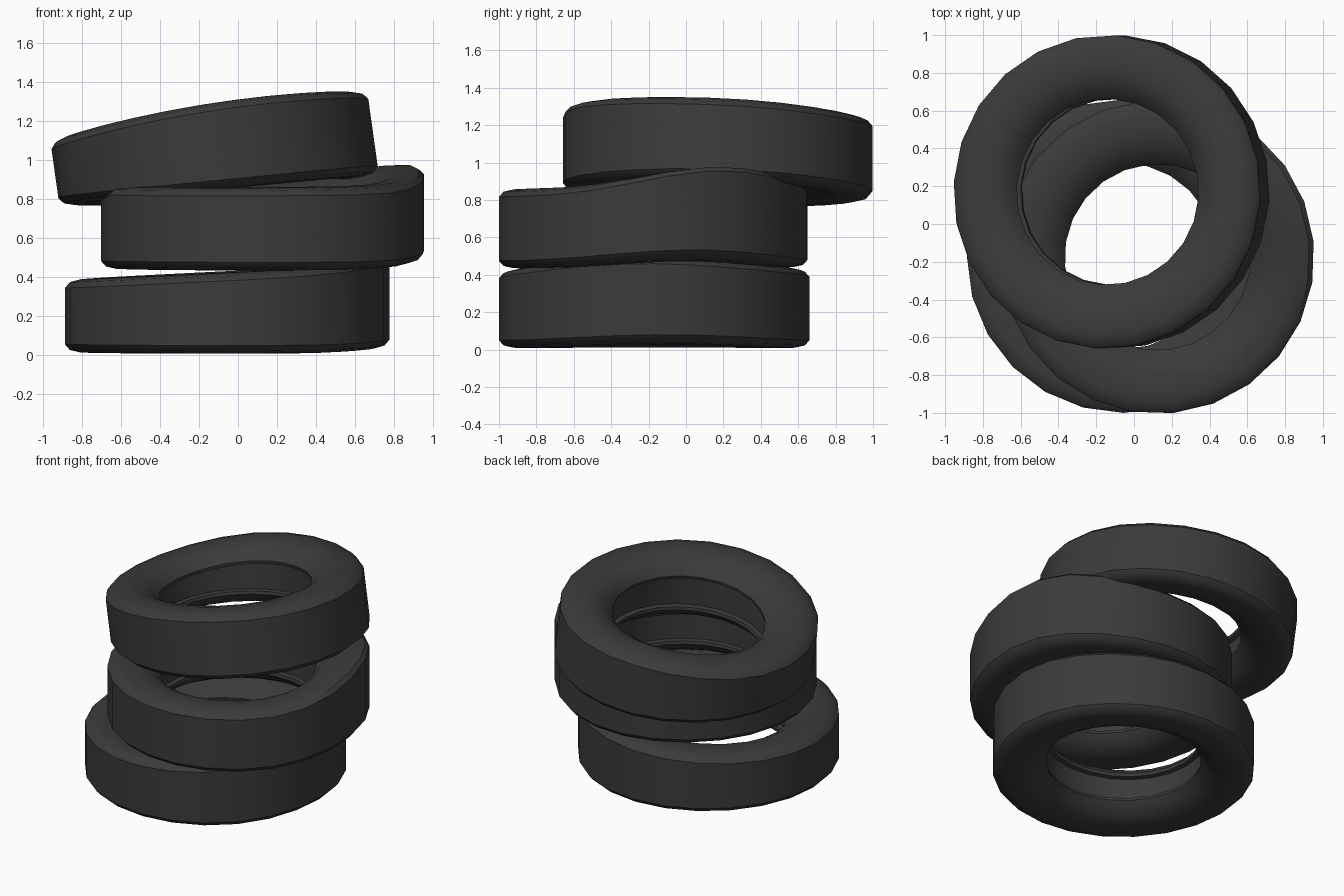
import bpy, bmesh
from math import sin, cos, tau, radians

cube = bpy.data.objects.get("Cube")
if cube:
    bpy.data.objects.remove(cube)

# Worn black rubber
rubber = bpy.data.materials.new("black rubber")
rubber.use_nodes = True
rubber.diffuse_color = (0.043, 0.043, 0.043, 1)
rubber.node_tree.nodes["Principled BSDF"].inputs["Base Color"].default_value = rubber.diffuse_color

SIDES = 24
RADIUS = 0.83
# Half cross-section: radius, and height beyond the edge of the tread
HALF = [(RADIUS, 0), (0.805, 0.028), (0.75, 0.04), (0.67, 0.042), (0.59, 0.022),
        (0.53, -0.015), (0.492, -0.06), (0.496, -0.08), (0.525, -0.085)]


def sag(c, r, a):
    """Height of a sagging side: mean, two tilts, a bend, and a local bump at an angle."""
    mean, tilt_x, tilt_y, bend, bump, where = c
    u, v = r * cos(a) / RADIUS, r * sin(a) / RADIUS
    lobe = max(0, cos(a - radians(where))) ** 4 * (r / RADIUS) ** 2
    return mean + tilt_x * u + tilt_y * v + bend * u * u + bump * lobe


def tyre(name, centre, top, bottom, lean=0.0, turn=0.0):
    bm = bmesh.new()
    mid = (top[0] + bottom[0]) / 2
    rings = []
    for i in range(SIDES):
        a = tau * i / SIDES + turn
        section = [(r, sag(top, r, a) + h) for r, h in HALF]
        section += [(r, sag(bottom, r, a) - h) for r, h in reversed(HALF)]
        rings.append([bm.verts.new((centre[0] + r * cos(a) - lean * (z - mid),
                                    centre[1] + r * sin(a), z)) for r, z in section])
    # Closed skin with a recessed wall between the two beads
    n = len(rings[0])
    for i in range(SIDES):
        p, q = rings[i], rings[(i + 1) % SIDES]
        for j in range(n):
            k = (j + 1) % n
            bm.faces.new((p[j], p[k], q[k], q[j]))
    bmesh.ops.recalc_face_normals(bm, faces=bm.faces)
    mesh = bpy.data.meshes.new(name)
    bm.to_mesh(mesh)
    bm.free()
    mesh.materials.append(rubber)
    ob = bpy.data.objects.new(name, mesh)
    bpy.context.collection.objects.link(ob)
    bpy.ops.object.select_all(action='DESELECT')
    ob.select_set(True)
    bpy.context.view_layer.objects.active = ob
    bpy.ops.object.shade_smooth_by_angle(angle=radians(38))


# Stack of three sagging tyres
tyre("bottom_tyre", (-0.055, -0.17),
     top=(0.385, 0.04, 0.004, 0, 0.035, -5),
     bottom=(0.05, 0, 0, 0.005, 0.025, 5))
tyre("middle_tyre", (0.125, -0.175),
     top=(0.83, 0.005, 0.015, 0, 0.115, 25),
     bottom=(0.478, 0, 0.003, 0.005, 0.05, 15), turn=0.1)
tyre("top_tyre", (-0.125, 0.17),
     top=(1.228, 0.128, -0.02, -0.045, -0.035, 60),
     bottom=(0.87, 0.08, -0.025, 0.015, 0, 0), lean=0.14, turn=0.2)
